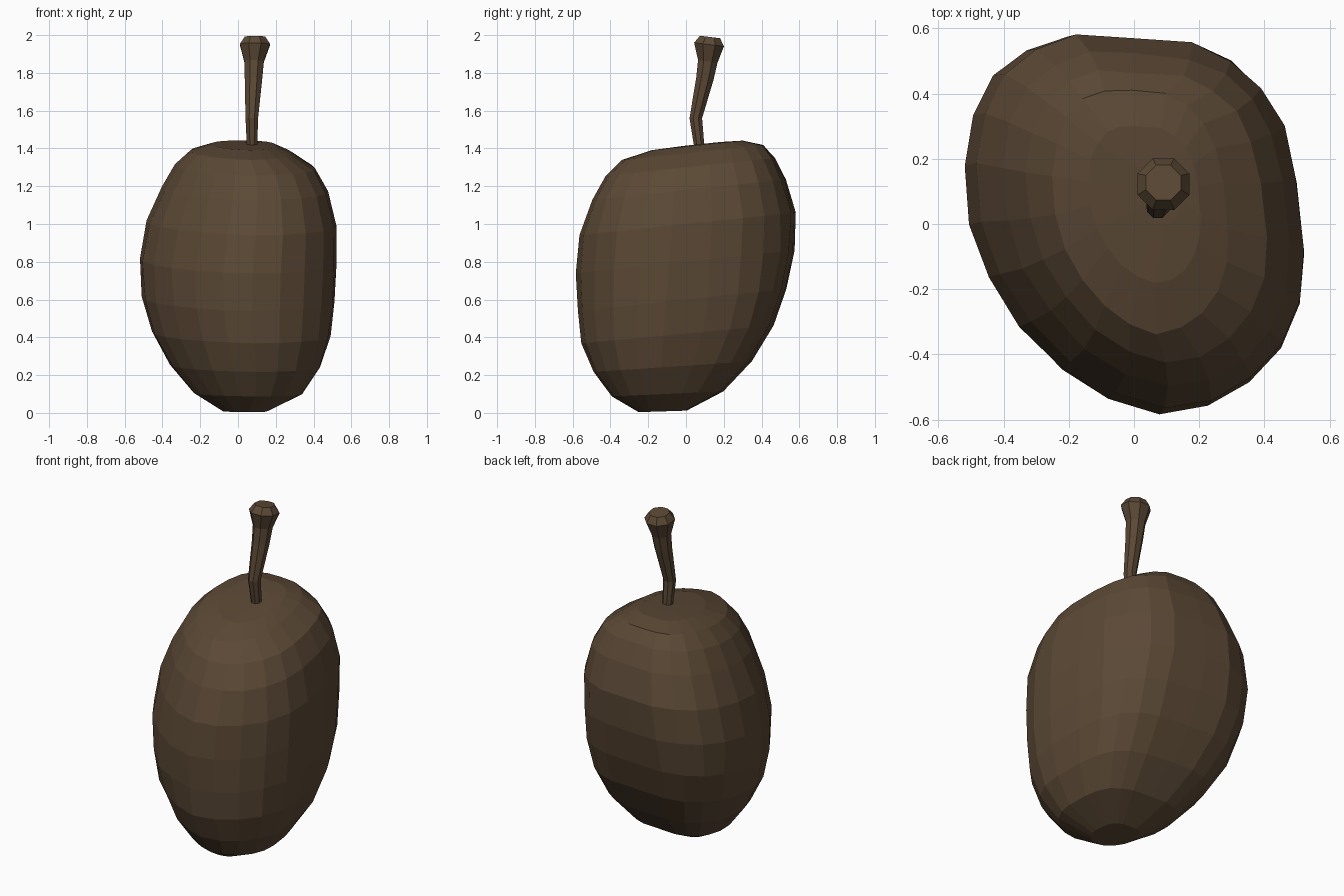
import bpy, bmesh, math, random
from mathutils import Vector, Matrix

random.seed(4)
cube = bpy.data.objects.get("Cube")
if cube:
    bpy.data.objects.remove(cube, do_unlink=True)

brown = bpy.data.materials.new("dark brown")
brown.use_nodes = True
color = (0.105, 0.066, 0.036, 1)
brown.diffuse_color = color
brown.node_tree.nodes["Principled BSDF"].inputs["Base Color"].default_value = color


def loft(name, rings):
    """Skin a stack of equal-length rings and cap both ends."""
    bm = bmesh.new()
    rows = [[bm.verts.new(p) for p in ring] for ring in rings]
    n = len(rows[0])
    for low, high in zip(rows, rows[1:]):
        for i in range(n):
            j = (i + 1) % n
            bm.faces.new((low[i], low[j], high[j], high[i]))
    bm.faces.new(rows[0][::-1])
    bm.faces.new(rows[-1])
    mesh = bpy.data.meshes.new(name)
    bm.to_mesh(mesh)
    bm.free()
    mesh.materials.append(brown)
    obj = bpy.data.objects.new(name, mesh)
    bpy.context.collection.objects.link(obj)
    return obj


def body_ring(z, y0, y1, x0, x1, sides=22):
    """Tilted, skewed oval that is rounder in front and boxier behind."""
    cx, cy, a, b = (x0 + x1) / 2, (y0 + y1) / 2, (x1 - x0) / 2, (y1 - y0) / 2
    tilt = 0.03 + 0.075 * min(z / 0.5, 1)
    boxy = 0.9 if z < 0.7 else 1
    ring = []
    for i in range(sides):
        t = math.tau * (i + 0.5) / sides
        c, s = math.cos(t), math.sin(t)
        # The back corners are full, the right front corner is cut away
        power = 1 if s < 0 else boxy * (0.74 if c > 0 else 0.9)
        skew = 0.06 if s > 0 else 0.14 + 0.04 * c
        u = math.copysign(abs(c) ** power, c)
        v = math.copysign(abs(s) ** power, s)
        wobble = 1 + random.uniform(-0.009, 0.009)
        y = cy + b * v * wobble + 0.17 * a * max(-u, 0)
        x = cx + a * u * wobble - skew * b * v
        ring.append((x, y, z + tilt * y))
    return ring


# Fruit body: height, front, back, right and left limits of each ring
body = [
    (0.012, -0.25, 0.0, -0.08, 0.15),
    (0.105, -0.39, 0.19, -0.23, 0.335),
    (0.25, -0.49, 0.34, -0.355, 0.43),
    (0.42, -0.55, 0.455, -0.45, 0.48),
    (0.60, -0.575, 0.52, -0.505, 0.505),
    (0.80, -0.58, 0.565, -0.52, 0.515),
    (1.00, -0.56, 0.57, -0.48, 0.51),
    (1.18, -0.50, 0.52, -0.40, 0.465),
    (1.30, -0.425, 0.465, -0.33, 0.40),
    (1.375, -0.335, 0.41, -0.25, 0.28),
    (1.41, -0.18, 0.30, -0.14, 0.20),
    (1.415, 0.0, 0.18, 0.02, 0.14),
]
loft("fruit_body", [body_ring(*r) for r in body])

# Stem: centre, radius and backward lean of each ring
stem = [
    (0.075, 0.075, 1.37, 0.028, 0),
    (0.073, 0.052, 1.56, 0.036, 0),
    (0.082, 0.10, 1.77, 0.050, -0.15),
    (0.085, 0.115, 1.86, 0.056, -0.15),
    (0.09, 0.122, 1.95, 0.086, -0.12),
    (0.09, 0.127, 1.99, 0.058, -0.12),
]
rings = []
for x, y, z, r, lean in stem:
    turn = Matrix.Rotation(lean, 3, 'X')
    rings.append([Vector((x, y, z)) + turn @ Vector((r * math.cos(t), r * math.sin(t), 0))
                  for t in (math.tau * (i + 0.5) / 8 for i in range(8))])
loft("stem", rings)
